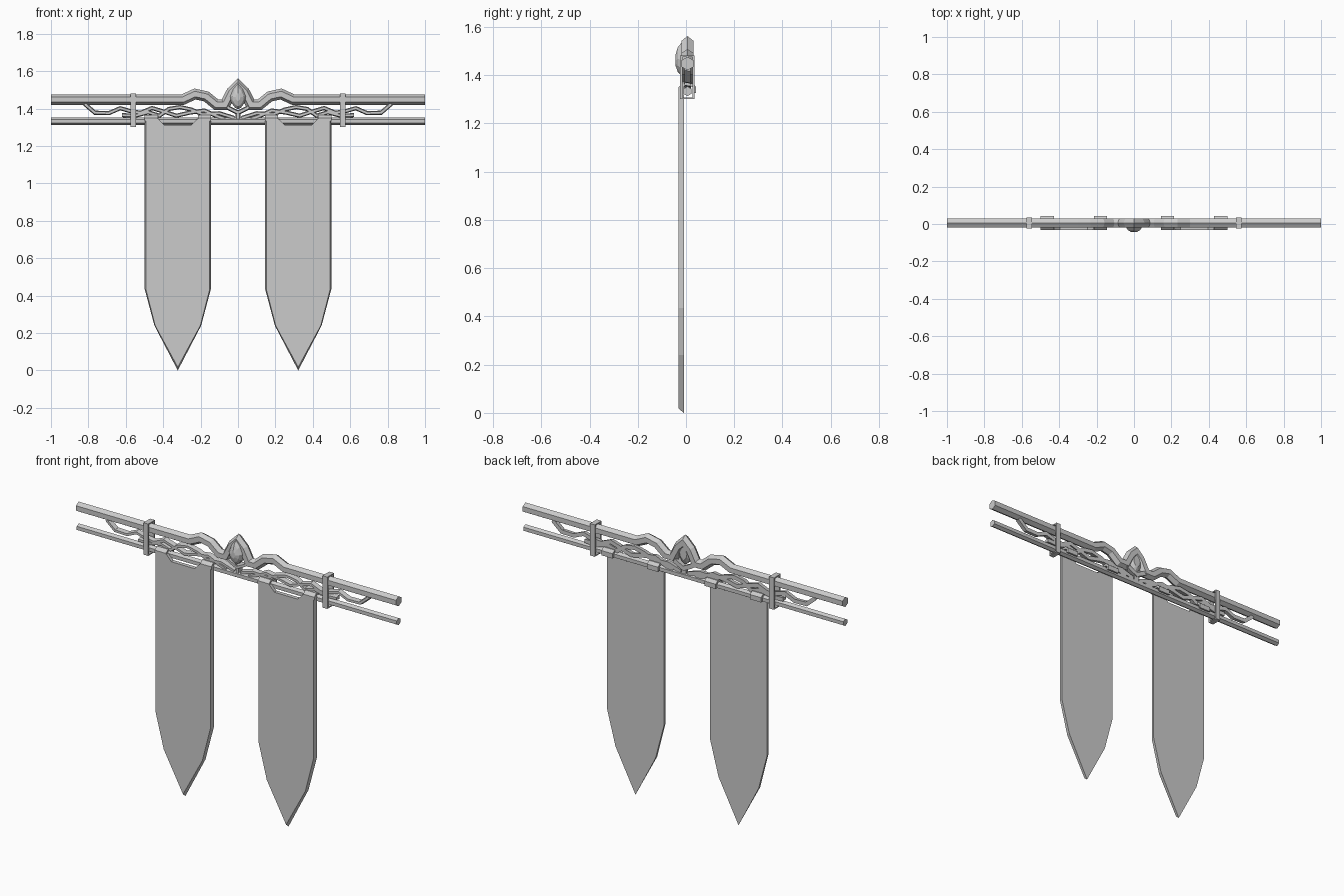
import bpy, bmesh, math
from mathutils import Vector

cube = bpy.data.objects.get("Cube")
if cube:
    bpy.data.objects.remove(cube, do_unlink=True)

grey = bpy.data.materials.new("plain_grey")
grey.use_nodes = True
COLOUR = (0.6, 0.6, 0.6, 1)
grey.diffuse_color = COLOUR
grey.node_tree.nodes["Principled BSDF"].inputs["Base Color"].default_value = COLOUR
BAR_Y = 0.006


def finish(name, bm):
    bmesh.ops.recalc_face_normals(bm, faces=bm.faces)
    mesh = bpy.data.meshes.new(name)
    bm.to_mesh(mesh)
    bm.free()
    mesh.materials.append(grey)
    obj = bpy.data.objects.new(name, mesh)
    bpy.context.collection.objects.link(obj)
    return obj


def loft(name, rings, wrap=False):
    """Skin a list of equal rings; cap both ends unless wrapped."""
    bm = bmesh.new()
    rows = [[bm.verts.new(p) for p in ring] for ring in rings]
    n = len(rows[0])
    pairs = list(zip(rows, rows[1:])) + ([(rows[-1], rows[0])] if wrap else [])
    for a, b in pairs:
        for i in range(n):
            j = (i + 1) % n
            bm.faces.new((a[i], a[j], b[j], b[i]))
    if not wrap:
        bm.faces.new(rows[0])
        bm.faces.new(rows[-1])
    return finish(name, bm)


def sweep(name, path, section, y=BAR_Y):
    """Sweep a section of (normal, depth) points along a path in the xz plane."""
    pts = [Vector(p) for p in path]
    rings = []
    for i, p in enumerate(pts):
        d0 = (p - pts[max(i - 1, 0)]).normalized()
        d1 = (pts[min(i + 1, len(pts) - 1)] - p).normalized()
        n0, n1 = Vector((-d0.y, d0.x)), Vector((-d1.y, d1.x))
        normal = (n0 + n1).normalized()
        normal /= max(normal.dot(n1 if i == 0 else n0), 0.4)
        rings.append([(p.x + normal.x * s, y + t, p.y + normal.y * s) for s, t in section])
    return loft(name, rings)


def hexagon(r):
    return [(r * math.cos(math.tau * i / 6), r * math.sin(math.tau * i / 6)) for i in range(6)]


def strap(h, d):
    return [(h, d), (h * .6, -d), (-h * .6, -d), (-h, d)]


def flip(path):
    return [(-x, z) for x, z in reversed(path)]


# Rails: the upper one ripples and arches over the jewel
half = [(-1, 1.448), (-.295, 1.448), (-.23, 1.478), (-.17, 1.465), (-.115, 1.42),
        (-.07, 1.42), (-.045, 1.47), (-.034, 1.49)]
sweep("upper_rail", half + [(0, 1.523)] + flip(half), hexagon(.028))
sweep("lower_rail", [(-1, 1.333), (1, 1.333)], hexagon(.02))

# Jewel, its lower setting and stem
outline = [(0, 1.535), (.025, 1.505), (.042, 1.465), (.035, 1.43), (.016, 1.405)]
outline += [(0, 1.397)] + [(-x, z) for x, z in reversed(outline[1:])]
jewel_rings = [[(x * s, y, 1.46 + (z - 1.46) * s) for x, z in outline]
               for s, y in ((.55, .025), (1, .01), (1, -.018), (.75, -.034), (.3, -.044))]
loft("jewel", jewel_rings)
v_left = [(-.075, 1.42), (-.045, 1.40), (0, 1.378)]
sweep("jewel_setting", v_left + flip(v_left[:2]), strap(.012, .02))
sweep("jewel_stem", [(0, 1.39), (0, 1.34)], strap(.014, .014))

# Two interlaced vines on each side
outer_vine = [(-.82, 1.425), (-.765, 1.378), (-.69, 1.376), (-.63, 1.402), (-.57, 1.385),
              (-.52, 1.378), (-.46, 1.403), (-.40, 1.385), (-.33, 1.362), (-.26, 1.378),
              (-.18, 1.39), (-.12, 1.362), (-.07, 1.345)]
inner_vine = [(-.62, 1.365), (-.55, 1.362), (-.48, 1.38), (-.42, 1.362), (-.37, 1.398),
              (-.31, 1.408), (-.25, 1.395), (-.19, 1.37), (-.1, 1.375), (-.02, 1.35)]
for side in ("right", "left"):
    for name, path in (("outer_vine", outer_vine), ("inner_vine", inner_vine)):
        sweep(f"{side}_{name}", path if side == "right" else flip(path), strap(.011, .013))

# Clasps looped around both rails
for side, x in (("right", -.56), ("left", .56)):
    rings = []
    for y, z in ((-.024, 1.302), (-.024, 1.482), (.036, 1.482), (.036, 1.302)):
        iy, iz = y * .7 + .0018, 1.392 + (z - 1.392) * .93
        rings.append([(x - .015, y, z), (x + .015, y, z), (x + .015, iy, iz), (x - .015, iy, iz)])
    loft(f"{side}_clasp", rings, wrap=True)

# Banners: bevelled cloth with a dipped top, and tabs folded over the lower rail
right_edge = [(.075, 1.312), (.107, 1.345), (.177, 1.35), (.177, .435), (.125, .24)]
cloth = right_edge + [(0, 0)] + [(-x, z) for x, z in reversed(right_edge)]
for side, cx in (("right", -.322), ("left", .322)):
    back = [(cx + x, -.009, z) for x, z in cloth]
    front = [(cx + x * .965, -.031, z + (.018 if z == 0 else 0)) for x, z in cloth]
    loft(f"{side}_banner", [back, front])
    for edge in (-1, 1):
        fold = [(-.031, 1.335), (-.031, 1.35), (-.012, 1.366), (.024, 1.366), (.042, 1.352),
                (.042, 1.325), (.032, 1.325), (.030, 1.348), (.018, 1.354), (-.010, 1.354),
                (-.016, 1.345), (-.016, 1.335)]
        a, b = cx + edge * .107, cx + edge * .177
        loft(f"{side}_banner_tab", [[(x, y, z) for y, z in fold] for x in (a, b)])
